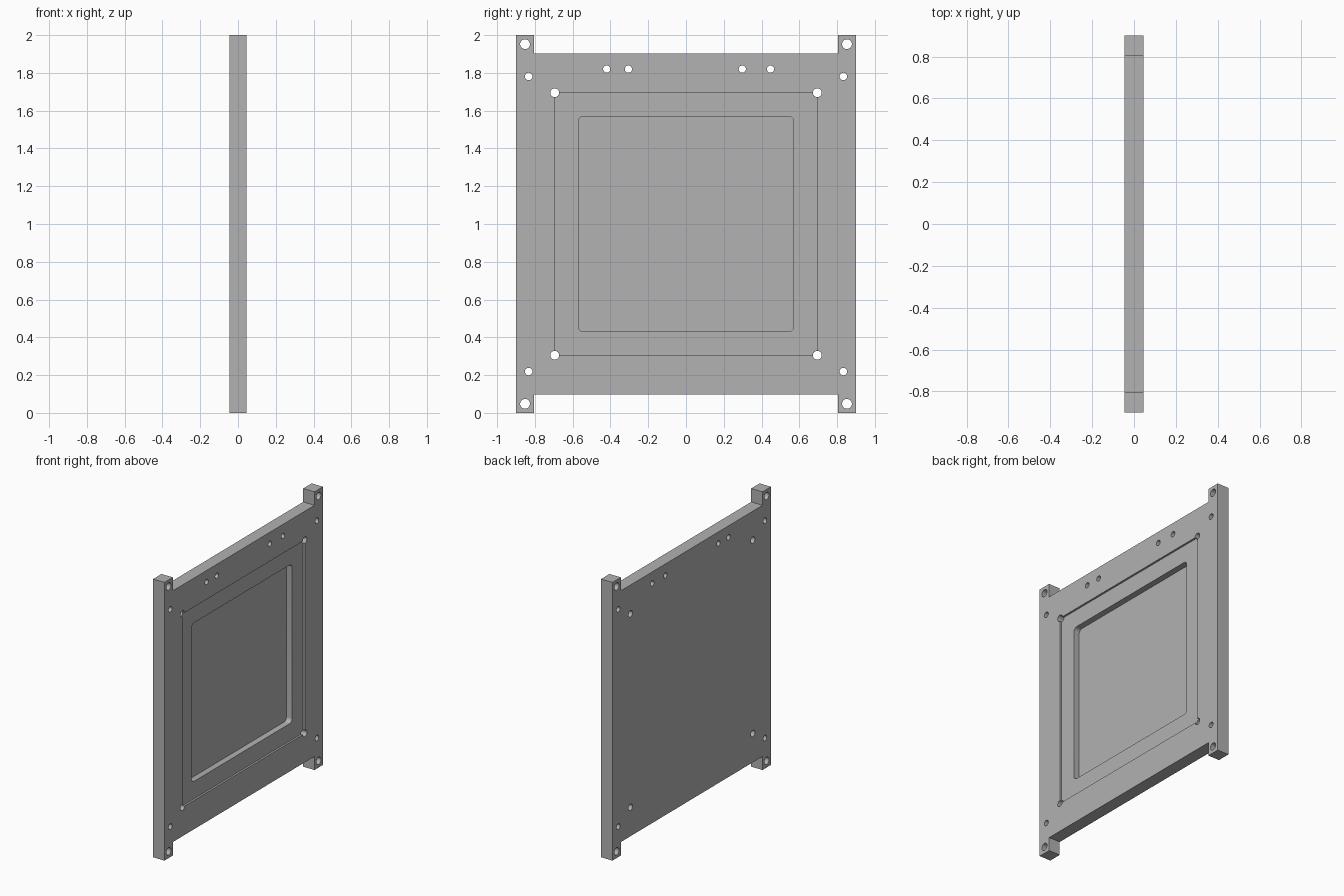
import bpy
import bmesh
import math

HALF = 0.045      # half the plate thickness
MID = 1.0         # height of the plate centre

cube = bpy.data.objects.get("Cube")
if cube:
    bpy.data.objects.remove(cube, do_unlink=True)

grey = bpy.data.materials.new("plain grey")
grey.use_nodes = True
colour = (0.445, 0.445, 0.445, 1)
grey.diffuse_color = colour
grey.node_tree.nodes["Principled BSDF"].inputs["Base Color"].default_value = colour


def add_prism(bm, outline, x0, x1):
    """Extrude a y-z outline from x0 to x1."""
    face = bm.faces.new([bm.verts.new((x0, y, z)) for y, z in outline])
    result = bmesh.ops.extrude_face_region(bm, geom=[face])
    verts = [v for v in result["geom"] if isinstance(v, bmesh.types.BMVert)]
    bmesh.ops.translate(bm, verts=verts, vec=(x1 - x0, 0, 0))


def make_object(name, prisms):
    bm = bmesh.new()
    for prism in prisms:
        add_prism(bm, *prism)
    bmesh.ops.recalc_face_normals(bm, faces=bm.faces)
    mesh = bpy.data.meshes.new(name)
    bm.to_mesh(mesh)
    bm.free()
    mesh.materials.append(grey)
    obj = bpy.data.objects.new(name, mesh)
    bpy.context.collection.objects.link(obj)
    return obj


def arc(y, z, r, start, sweep, steps):
    return [(y + r * math.cos(start + sweep * i / steps),
             z + r * math.sin(start + sweep * i / steps)) for i in range(steps)]


def circle(y, z, r):
    return arc(y, z, r, 0, math.tau, 32)


def rounded_square(half, r):
    pts = []
    for k, (sy, sz) in enumerate([(1, 1), (-1, 1), (-1, -1), (1, -1)]):
        c = half - r
        pts += arc(sy * c, MID + sz * c, r, k * math.pi / 2, math.pi / 2 * 8 / 7, 8)
        pts[-1] = (sy * c + r * math.cos((k + 1) * math.pi / 2),
                   MID + sz * c + r * math.sin((k + 1) * math.pi / 2))
    return pts


# Plate outline with a mounting tab at each corner
quarter = [(0.9, 1.0), (0.805, 1.0), (0.805, 0.903)]
outline = [(y, MID + z) for y, z in quarter]
outline += [(-y, MID + z) for y, z in reversed(quarter)]
outline += [(-y, MID - z) for y, z in quarter]
outline += [(y, MID - z) for y, z in reversed(quarter)]
plate = make_object("plate", [(outline, -HALF, HALF)])

# Shallow square step and deeper rounded pocket on the +x face
s = 0.695
square = [(s, MID + s), (-s, MID + s), (-s, MID - s), (s, MID - s)]
step = make_object("step_cutter", [(square, HALF - 0.014, 0.2)])
pocket = make_object("pocket_cutter", [(rounded_square(0.57, 0.028), HALF - 0.058, 0.2)])

# Through holes: tabs, plate sides, step corners, then the upper row
holes = []
for y, z, r in [(0.852, 0.952, 0.026), (0.833, 0.781, 0.02), (0.695, 0.695, 0.023)]:
    for sy in (-1, 1):
        for sz in (-1, 1):
            holes.append((circle(sy * y, MID + sz * z, r), -0.2, 0.3))
for y in (-0.42, -0.305, 0.298, 0.447):
    holes.append((circle(y, 1.82, 0.019), -0.2, 0.3))
hole_cutter = make_object("hole_cutter", holes)

# Cut everything and drop the cutters
bpy.context.view_layer.objects.active = plate
for cutter in (step, pocket, hole_cutter):
    mod = plate.modifiers.new(cutter.name, 'BOOLEAN')
    mod.operation = 'DIFFERENCE'
    mod.solver = 'EXACT'
    mod.object = cutter
    bpy.ops.object.modifier_apply(modifier=mod.name)
    bpy.data.objects.remove(cutter, do_unlink=True)

# Smooth hole walls, crisp edges
bpy.ops.object.select_all(action='DESELECT')
plate.select_set(True)
bpy.ops.object.shade_smooth_by_angle(angle=math.radians(30))
